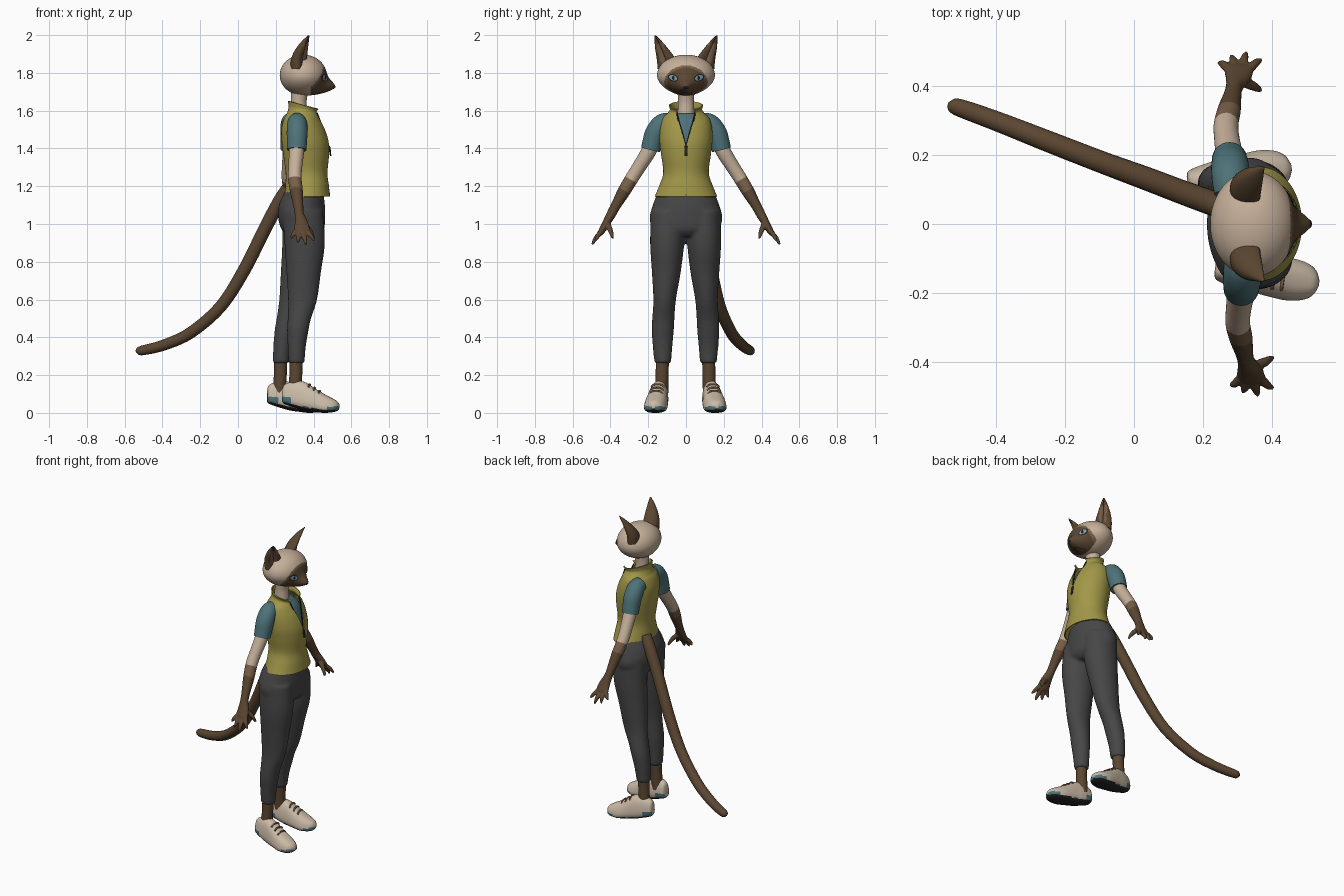
import bpy, bmesh, math
from mathutils import Vector
from mathutils.bvhtree import BVHTree

if "Cube" in bpy.data.objects:
    bpy.data.objects.remove(bpy.data.objects["Cube"])


def mat(name, r, g, b):
    m = bpy.data.materials.new(name)
    m.diffuse_color = (r, g, b, 1)
    m.use_nodes = True
    m.node_tree.nodes["Principled BSDF"].inputs["Base Color"].default_value = m.diffuse_color
    return m


CREAM = mat("cream fur", .56, .43, .32)
BROWN = mat("dark brown fur", .105, .062, .031)
MID = mat("mid brown fur", .19, .115, .065)
OLIVE = mat("olive vest", .36, .31, .065)
TEAL = mat("teal cloth", .075, .17, .19)
GREY = mat("charcoal cloth", .063, .063, .065)
BEIGE = mat("beige shoe", .60, .50, .39)
BLACK = mat("black", .018, .016, .016)
BLUE = mat("pale blue", .22, .38, .46)


def sweep(bm, pts, ref=(1, 0, 0), n=24, sub=5, sq=1.0, taper=0, axis=None, gap=None, cap=True, shape=None):
    """Smooth tube through (x, y, z, radius_a, radius_b) points."""
    P = [list(p) + [p[3]] * (5 - len(p)) for p in pts]
    S = []
    for i in range(len(P) - 1):
        p0, p1, p2, p3 = P[max(i - 1, 0)], P[i], P[i + 1], P[min(i + 2, len(P) - 1)]
        for k in range(sub):
            t = k / sub
            S.append([.5 * (2 * b + (c - a) * t + (2 * a - 5 * b + 4 * c - d) * t * t
                            + (3 * b - a - 3 * c + d) * t ** 3) for a, b, c, d in zip(p0, p1, p2, p3)])
    S.append(P[-1])
    ref, rows = Vector(ref), []
    for i, s in enumerate(S):
        t = Vector(axis) if axis else Vector(S[min(i + 1, len(S) - 1)][:3]) - Vector(S[max(i - 1, 0)][:3])
        t.normalize()
        a = (ref - t * ref.dot(t)).normalized()
        b = t.cross(a)
        g = gap(s) if gap else 0
        row = []
        for k in range(n + 1 if gap else n):
            th = g + (2 * math.pi - 2 * g) * k / n
            c, q = math.cos(th), math.sin(th)
            c = math.copysign(abs(c) ** sq, c)
            q = math.copysign(abs(q) ** sq, q) * (1 - taper * c)
            v = a * (c * max(s[3], .001)) + b * (q * max(s[4], .001))
            if shape:
                v = shape(v, s, i / (len(S) - 1))
            row.append(bm.verts.new(Vector(s[:3]) + v))
        rows.append(row)
    m = len(rows[0])
    for r0, r1 in zip(rows, rows[1:]):
        for k in range(m - 1 if gap else m):
            j = (k + 1) % m
            bm.faces.new((r0[k], r0[j], r1[j], r1[k]))
    if cap and not gap:
        bm.faces.new(rows[0])
        bm.faces.new(rows[-1])


def finish(name, bm, mats, rule=None, voxel=0, thick=0, smooth=4):
    bmesh.ops.remove_doubles(bm, verts=bm.verts, dist=1e-5)
    bmesh.ops.recalc_face_normals(bm, faces=bm.faces)
    me = bpy.data.meshes.new(name)
    bm.to_mesh(me)
    bm.free()
    ob = bpy.data.objects.new(name, me)
    bpy.context.collection.objects.link(ob)
    if voxel:
        r = ob.modifiers.new("fuse", 'REMESH')
        r.mode, r.voxel_size = 'VOXEL', voxel
        s = ob.modifiers.new("soften", 'SMOOTH')
        s.factor, s.iterations = .5, smooth
    if thick:
        t = ob.modifiers.new("thickness", 'SOLIDIFY')
        t.thickness, t.offset = thick, 0
    if ob.modifiers:
        new = bpy.data.meshes.new_from_object(ob.evaluated_get(bpy.context.evaluated_depsgraph_get()))
        ob.modifiers.clear()
        ob.data = me = new
    me.materials.clear()
    for m in mats:
        me.materials.append(m)
    for p in me.polygons:
        p.use_smooth = True
        p.material_index = rule(p.center, p.normal) if rule else 0
    me.set_sharp_from_angle(angle=math.radians(50))
    return ob


def tube(name, pts, m, **kw):
    bm = bmesh.new()
    sweep(bm, pts, **kw)
    return finish(name, bm, [m])


# Head: sphere with narrowed jaw and a pushed-out muzzle
bm = bmesh.new()
bmesh.ops.create_uvsphere(bm, u_segments=120, v_segments=84, radius=1)
for v in bm.verts:
    sx, sy, sz = v.co
    y = .153 * sy * (1 - (.15 * sz * sz if sz < 0 else 0))
    z = 1.788 + .108 * sz
    sig = .045 if z > 1.715 else .06
    bump = .078 * math.exp(-(y / .048) ** 2 - ((z - 1.715) / sig) ** 2) * max(0, sx) ** .5
    v.co = (.345 + .124 * sx + bump, y, z)
bvh = BVHTree.FromBMesh(bm)


def mask(c, n):
    if c.x < .385:
        return 0
    d = (c.y / .108) ** 2 + ((c.z - 1.748) / .086) ** 2
    return 1 if d < .85 else 2 if d < 1.12 else 0


finish("head", bm, [CREAM, BROWN, MID], mask)


# Eyes and nose: thin plates laid on the head surface
def plate(name, cy, cz, ry, rz, tilt, off, m):
    bm = bmesh.new()

    def pt(r, a):
        u, w = ry * r * math.cos(a), rz * r * math.sin(a)
        y, z = cy + u * math.cos(tilt) - w * math.sin(tilt), cz + u * math.sin(tilt) + w * math.cos(tilt)
        hit = bvh.ray_cast(Vector((1, y, z)), Vector((-1, 0, 0)))[0]
        return bm.verts.new(((hit.x if hit else .45) + off, y, z))
    rows = [[pt(r, 2 * math.pi * k / 24) for k in range(24)] for r in (.02, .35, .7, 1)]
    bm.faces.new(rows[0])
    for a, b in zip(rows, rows[1:]):
        for k in range(24):
            bm.faces.new((a[k], b[k], b[(k + 1) % 24], a[(k + 1) % 24]))
    finish(name, bm, [m])


for s, side in ((-1, "right"), (1, "left")):
    plate(side + "_eye_rim", s * .069, 1.774, .029, .019, s * .35, .002, BLACK)
    plate(side + "_iris", s * .069, 1.774, .022, .0135, s * .35, .004, BLUE)
    plate(side + "_pupil", s * .067, 1.774, .007, .011, 0, .006, BLACK)
    plate(side + "_mouth", s * .016, 1.692, .018, .002, -s * .3, .002, BLACK)
plate("nose", 0, 1.722, .014, .009, 0, .003, BLACK)


# Ears: tapering cones hollowed toward the front
for s, side in ((-1, "right"), (1, "left")):
    d = Vector((.9, s * .45, 0)).normalized()

    def hollow(v, p, t):
        if v.length < .003:
            return v
        f = max(0, Vector((v.x, v.y, 0)).normalized().dot(d))
        return v * (1 - 1.05 * f ** 1.3)
    bm = bmesh.new()
    sweep(bm, [(.335, s * .098, 1.82, .056, .058), (.336, s * .107, 1.87, .056, .053),
               (.347, s * .127, 1.92, .046, .039), (.362, s * .147, 1.965, .027, .021),
               (.376, s * .164, 1.999, .005, .004)], axis=(0, 0, 1), n=40, shape=hollow)
    cx = lambda z: .335 + .041 * max(0, (z - 1.86) / .14)
    finish(side + "_ear", bm, [BROWN, MID],
           lambda c, n: 1 if (c - Vector((cx(c.z), s * (.1 + .064 * (c.z - 1.84) / .16), c.z))).length < .026
           and n.dot(d) > .1 and c.z < 1.96 else 0)

# Neck, shirt and open-collared vest
tube("neck", [(.325, 0, 1.5, .05), (.322, 0, 1.6, .044), (.322, 0, 1.66, .042), (.33, 0, 1.74, .05)], CREAM)
tube("shirt", [(.352, 0, 1.35, .10, .11), (.348, 0, 1.43, .109, .12), (.34, 0, 1.5, .10, .115),
               (.337, 0, 1.55, .082, .10), (.332, 0, 1.585, .055, .06)], TEAL, axis=(0, 0, 1), n=40)


def v_width(z):
    return .047 * min(1, max(0, (z - 1.41) / .16))


bm = bmesh.new()
sweep(bm, [(.366, 0, 1.145, .118, .162), (.366, 0, 1.2, .112, .139), (.363, 0, 1.27, .107, .117),
           (.361, 0, 1.36, .117, .127), (.356, 0, 1.43, .121, .136), (.346, 0, 1.5, .113, .135),
           (.340, 0, 1.555, .094, .122), (.343, 0, 1.585, .080, .095), (.349, 0, 1.605, .078, .082),
           (.353, 0, 1.628, .085, .088)],
      axis=(0, 0, 1), n=56, gap=lambda s: math.asin(min(.9, v_width(s[2]) / s[4])),
      shape=lambda v, s, t: v + Vector((0, 0, -.27 * v.x * max(0, (t - .75) / .25))))
finish("vest", bm, [OLIVE], thick=.007)
for s, side in ((-1, "right"), (1, "left")):
    tube(side + "_zip_edge", [(.479, s * .002, 1.41, .004), (.457, s * .021, 1.485, .004),
                              (.431, s * .042, 1.555, .004), (.417, s * .046, 1.59, .004)], BLACK, n=8)
tube("zip_pull", [(.48, 0, 1.415, .005, .006), (.485, 0, 1.40, .005, .009), (.49, 0, 1.365, .004, .009),
                  (.491, 0, 1.36, .002, .005)], BLACK, n=10)
tube("zip_seam", [(.486, 0, 1.15, .002), (.479, 0, 1.2, .002), (.471, 0, 1.27, .002), (.479, 0, 1.36, .002),
                  (.478, 0, 1.41, .002)], OLIVE, n=6)

# Trousers: hips and two legs fused together
LEG = [(.342, .095, 1.07, .108, .09), (.353, .1, .9, .107, .09), (.348, .104, .75, .092, .077),
       (.342, .113, .6, .077, .06), (.325, .12, .5, .062, .059), (.317, .123, .44, .057, .059),
       (.311, .124, .35, .048, .052), (.309, .123, .262, .043, .044)]


def leg_pt(p, s):
    if s < 0:
        return (p[0], -p[1]) + p[2:]
    return (p[0] - .082 * min(1, max(0, (1 - p[2]) / .7)), p[1] * .96) + p[2:]


bm = bmesh.new()
sweep(bm, [(.35, 0, 1.175, .10, .147), (.338, 0, 1.1, .122, .176), (.337, 0, 1.03, .124, .193),
           (.343, 0, .97, .112, .17), (.347, 0, .935, .08, .11)], axis=(0, 0, 1), n=40)
for s in (-1, 1):
    sweep(bm, [leg_pt(p, s) for p in LEG], axis=(0, 0, -1), n=32)
finish("trousers", bm, [GREY], voxel=.009, smooth=6)

# Ankles and shoes
SHOE = [(0, .06, .115, .015), (.012, .047, .15, .032), (.07, .027, .168, .045), (.12, .013, .163, .05),
        (.17, .006, .132, .056), (.22, .0, .102, .059), (.265, .003, .078, .051), (.292, .01, .062, .034),
        (.305, .024, .045, .008)]
for s, side in ((-1, "right"), (1, "left")):
    tube(side + "_ankle", [leg_pt((.309, .124, .3, .035), s), leg_pt((.306, .127, .2, .034), s),
                           leg_pt((.300, .13, .1, .036), s)], BROWN)
    hx, hy = (.235, .13) if s < 0 else (.155, .122)
    fwd, out = Vector((.99, s * .14, 0)), Vector((-s * .14, .99, 0))
    heel = Vector((hx, s * hy, 0))

    def shoe_rule(c, n):
        u = (c - heel).dot(fwd)
        if n.z < -.55:
            return 1
        if (u > .245 and c.z < .034) or (u < .05 and c.z < .085) or (.09 < u < .15 and c.z < .035):
            return 2
        return 0
    bm = bmesh.new()
    sweep(bm, [tuple(heel + fwd * u + Vector((0, 0, (a + b) / 2))) + ((b - a) / 2, w) for u, a, b, w in SHOE],
          ref=(0, 0, 1), axis=fwd, n=40, sub=7, sq=.75, taper=.2)
    finish(side + "_shoe", bm, [BEIGE, BLACK, TEAL], shoe_rule)
    for i in range(3):
        c = heel + fwd * (.145 + .027 * i) + Vector((0, 0, .149 - .0175 * i))
        tube(side + "_lace_%d" % (i + 1), [tuple(c + out * o + Vector((0, 0, dz))) + (.005,) for o, dz in
                                           ((-.034, -.012), (-.018, .001), (.018, .001), (.034, -.012))],
             MID, ref=(0, 0, 1), n=8)

# Arms, hands and sleeves
TIPS = [((.307, .448, .965), (.28, .467, .925)), ((.327, .452, .955), (.316, .487, .902)),
        ((.348, .452, .955), (.36, .497, .89)), ((.368, .446, .962), (.404, .477, .912))]
for s, side in ((-1, "right"), (1, "left")):
    P = lambda p: (p[0] - (.034 if s > 0 else 0), s * p[1]) + tuple(p[2:])
    bm = bmesh.new()
    sweep(bm, [P(p) for p in ((.313, .165, 1.45, .04), (.31, .2, 1.38, .04), (.303, .25, 1.3, .037),
                              (.301, .288, 1.24, .036), (.31, .33, 1.17, .034), (.319, .37, 1.1, .027),
                              (.325, .397, 1.05, .025), (.335, .422, 1.005, .036, .021),
                              (.339, .445, .965, .042, .018), (.339, .455, .945, .03, .012))])
    for a, b in TIPS:
        m = [(u + w) / 2 for u, w in zip(a, b)]
        m[1] += .005
        sweep(bm, [P(a + (.0125,)), P(tuple(m) + (.0125,)), P(b + (.006,))], n=12)
    sweep(bm, [P((.345, .415, 1.0, .016)), P((.38, .4, .965, .014)), P((.402, .387, .925, .007))],
          n=12, ref=(0, 1, 0))

    def fur(c, n):
        h = (c.z - 1.205) * .85 - (abs(c.y) - .31) * .5
        return 0 if h > .034 else 2 if h > -.032 else 1
    finish(side + "_arm", bm, [CREAM, BROWN, MID], fur, voxel=.0055, smooth=3)
    tube(side + "_sleeve", [P(p) for p in ((.312, .085, 1.545, .045), (.313, .125, 1.53, .053),
                                           (.313, .16, 1.485, .055), (.312, .177, 1.435, .053),
                                           (.311, .188, 1.393, .051))], TEAL, n=32)

# Tail: long tapering tube swept back and to the left
tube("tail", [(.265, .045, 1.19, .034), (.22, .063, 1.12, .036), (.14, .092, .97, .035), (.035, .132, .76, .034),
              (-.09, .178, .565, .032), (-.25, .24, .425, .031), (-.39, .295, .36, .029), (-.5, .335, .332, .026),
              (-.528, .343, .33, .02), (-.54, .347, .33, .006)], BROWN, ref=(0, 1, 0))
